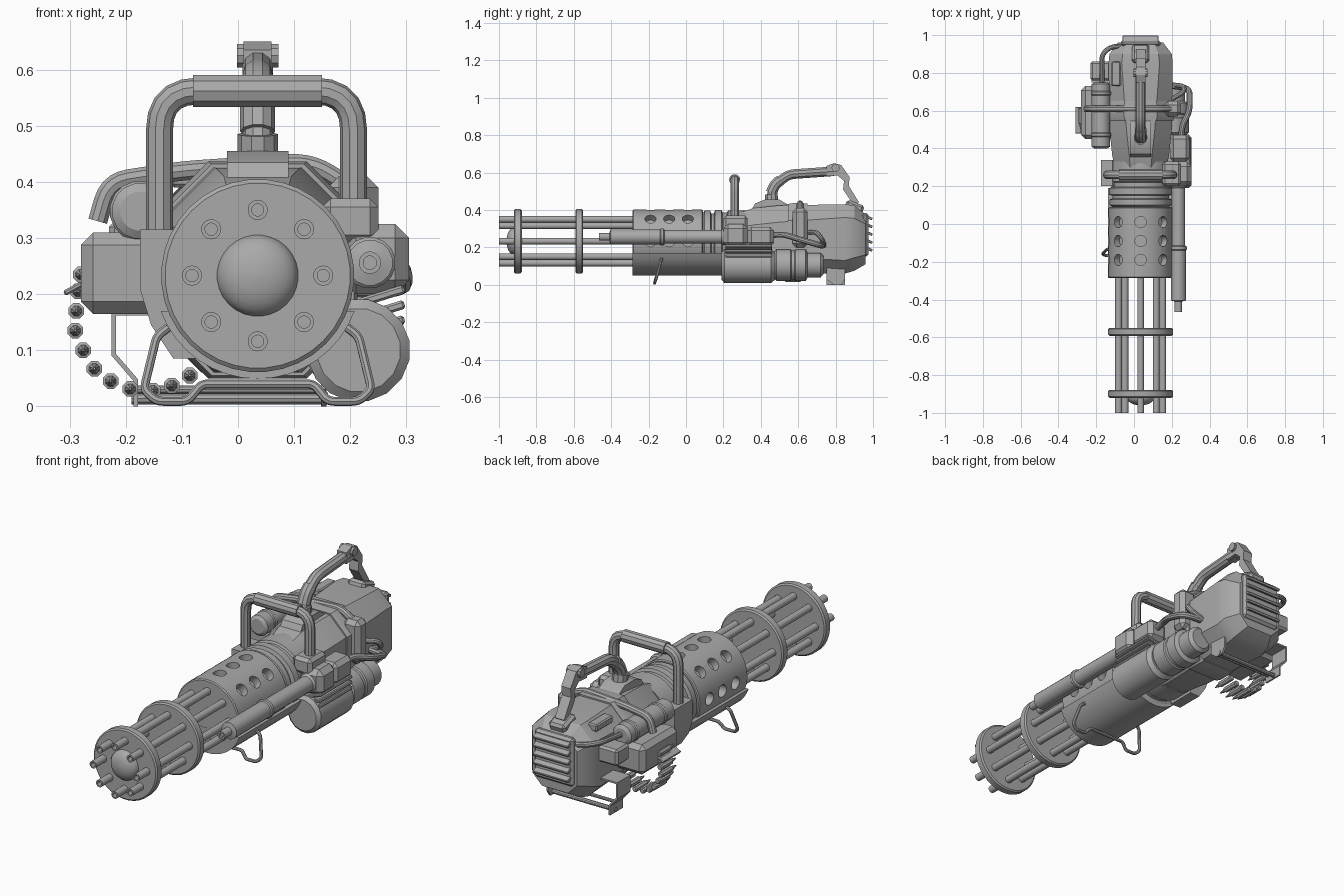
import bpy, bmesh, math
from mathutils import Vector, Matrix

if "Cube" in bpy.data.objects:
    bpy.data.objects.remove(bpy.data.objects["Cube"])

CX, CZ = 0.035, 0.233          # main axis
mat = bpy.data.materials.new("gunmetal grey")
mat.diffuse_color = (0.4, 0.4, 0.4, 1)
mat.use_nodes = True
mat.node_tree.nodes["Principled BSDF"].inputs["Base Color"].default_value = mat.diffuse_color

def finish(name, bm):
    bmesh.ops.recalc_face_normals(bm, faces=bm.faces)
    me = bpy.data.meshes.new(name)
    bm.to_mesh(me); bm.free()
    me.materials.append(mat)
    ob = bpy.data.objects.new(name, me)
    bpy.context.collection.objects.link(ob)
    return ob

def skin(name, rings):
    """Join rings of points into a closed solid."""
    bm = bmesh.new()
    vs = [[bm.verts.new(p) for p in r] for r in rings]
    n = len(vs[0])
    for a, b in zip(vs, vs[1:]):
        for i in range(n):
            bm.faces.new((a[i], a[(i+1) % n], b[(i+1) % n], b[i]))
    bm.faces.new(vs[0]); bm.faces.new(vs[-1])
    return finish(name, bm)

def turned(name, x, z, prof, n=20):
    """Lathe (y, radius) pairs about an axis along y."""
    return skin(name, [[(x + r*math.cos(2*math.pi*(i+.5)/n), y, z + r*math.sin(2*math.pi*(i+.5)/n))
                        for i in range(n)] for y, r in prof])

def box(name, x, y, z, bevel=0.01, rot=None):
    """Bevelled box from (min, max) ranges."""
    bm = bmesh.new()
    bmesh.ops.create_cube(bm, size=1)
    c = Vector([(a[0]+a[1])/2 for a in (x, y, z)])
    s = [a[1]-a[0] for a in (x, y, z)]
    bmesh.ops.scale(bm, vec=s, verts=bm.verts)
    if bevel:
        bmesh.ops.bevel(bm, geom=bm.edges[:], offset=bevel, segments=1, affect='EDGES')
    if rot:
        bmesh.ops.rotate(bm, verts=bm.verts, matrix=Matrix.Rotation(rot[1], 3, rot[0]))
    bmesh.ops.translate(bm, vec=c, verts=bm.verts)
    return finish(name, bm)

def extrude_y(name, pts, y0, y1):
    return skin(name, [[(x, y, z) for x, z in pts] for y in (y0, y1)])

def extrude_x(name, pts, x0, x1):
    return skin(name, [[(x, y, z) for y, z in pts] for x in (x0, x1)])

def tube(name, pts, r, fillet=0.0, res=3):
    """Round tube along a path with filleted corners."""
    P = [Vector(p) for p in pts]
    out = [P[0]]
    for a, b, c in zip(P, P[1:], P[2:]):
        d1, d2 = a-b, c-b
        f = min(fillet, d1.length*.49, d2.length*.49)
        if f <= 0:
            out.append(b); continue
        p, q = b + d1.normalized()*f, b + d2.normalized()*f
        out += [p*(1-t)**2 + b*2*t*(1-t) + q*t*t for t in (0, .2, .4, .6, .8, 1)]
    out.append(P[-1])
    cu = bpy.data.curves.new(name, 'CURVE')
    cu.dimensions = '3D'; cu.bevel_depth = r; cu.bevel_resolution = res; cu.use_fill_caps = True
    sp = cu.splines.new('POLY')
    sp.points.add(len(out)-1)
    for v, p in zip(sp.points, out):
        v.co = (*p, 1)
    tmp = bpy.data.objects.new(name + "_path", cu)
    bpy.context.collection.objects.link(tmp)
    me = bpy.data.meshes.new_from_object(tmp.evaluated_get(bpy.context.evaluated_depsgraph_get()))
    bpy.data.objects.remove(tmp)
    me.materials.clear(); me.materials.append(mat)
    ob = bpy.data.objects.new(name, me)
    bpy.context.collection.objects.link(ob)
    return ob

# Rotating barrels with open bores, clamp rings and front dome
for i in range(8):
    a = i*math.pi/4
    turned(f"barrel_{i+1}", CX + .117*math.cos(a), CZ + .117*math.sin(a),
           [(-.93, .011), (-1, .011), (-1, .018), (-.27, .018)], 14)
for i, y in enumerate((-.92, -.592)):
    turned(f"barrel_ring_{i+1}", CX, CZ, [(y, .165), (y+.006, .172), (y+.036, .172), (y+.042, .165)], 36)
turned("front_dome", CX, CZ, [(-.92 - .04*math.sin(t), .072*math.cos(t) + .0005)
                              for t in [k*math.pi/12 for k in range(7)]], 28)

# Perforated shroud: round holes cut on the upper half
shroud = turned("shroud", CX, CZ, [(-.285, .165), (-.28, .17), (.085, .17), (.09, .165)], 40)
bm = bmesh.new()
for a in range(0, 181, 45):
    d = Vector((math.cos(math.radians(a)), 0, math.sin(math.radians(a))))
    for y in (-.19, -.09, .01):
        m = Matrix.Translation(Vector((CX, y, CZ)) + d*.16) @ d.to_track_quat('Z', 'Y').to_matrix().to_4x4()
        bmesh.ops.create_cone(bm, cap_ends=True, segments=16, radius1=.03, radius2=.03, depth=.06, matrix=m)
cutter = finish("shroud_hole_cutter", bm)
cutter.hide_render = True
mod = shroud.modifiers.new("holes", 'BOOLEAN')
mod.operation = 'DIFFERENCE'; mod.object = cutter; mod.solver = 'EXACT'
bpy.context.view_layer.update()
shroud.data = bpy.data.meshes.new_from_object(shroud.evaluated_get(bpy.context.evaluated_depsgraph_get()))
shroud.modifiers.clear()
bpy.data.objects.remove(cutter)

# Lower half cover and neck collars
arc = [(CX + .184*math.cos(t), CZ + .184*math.sin(t))
       for t in [math.radians(200 + 140*k/16) for k in range(17)]]
extrude_y("lower_cover", arc, -.286, .19)
turned("neck", CX, CZ, [(.09, .15), (.1, .165), (.13, .165), (.135, .15), (.15, .15), (.155, .168),
                        (.19, .168), (.195, .155), (.22, .155), (.225, .165), (.33, .165)], 36)

# Main housing: chamfered sections lofted to the rear
def section(y, w, z0, z1, c):
    return [(CX+sx, y, z) for sx, z in ((w-c, z0), (w, z0+c), (w, z1-c), (w-c, z1),
                                        (c-w, z1), (-w, z1-c), (-w, z0+c), (c-w, z0))]
skin("housing", [section(*s) for s in ((.3, .135, .08, .39, .08), (.36, .15, .07, .41, .09),
     (.5, .165, .06, .425, .09), (.85, .17, .06, .43, .07), (.9, .165, .075, .425, .07),
     (.96, .12, .11, .375, .05))])
skin("housing_band", [section(*s) for s in ((.545, .172, .055, .432, .09), (.57, .178, .05, .436, .09),
                                            (.63, .178, .05, .436, .09), (.65, .172, .055, .434, .09))])
box("rear_grille_panel", (-.07, .14), (.94, .975), (.15, .385), .012)
for i in range(5):
    z = .185 + i*.042
    box(f"grille_slat_{i+1}", (-.06, .13), (.955, .998), (z, z+.014), .003, ('X', -.45))
box("rear_top_hatch", (-.01, .08), (.85, .95), (.39, .44), .012, ('X', -.35))
box("top_vent", (-.12, -.07), (.73, .86), (.39, .425), .006)

# Front carry handle
tube("carry_handle", [(-.14, .26, .28), (-.14, .26, .562), (.206, .26, .562), (.206, .26, .34)], .024, .07)
tube("carry_handle_grip", [(-.08, .26, .562), (-.07, .26, .562), (.14, .26, .562), (.15, .26, .562)], .03)
box("handle_foot_right", (.15, .25), (.2, .33), (.29, .37), .015)
extrude_y("handle_foot_left", [(-.175, .315), (-.115, .315), (-.06, .25), (-.06, .085), (-.115, .085),
                               (-.155, .145), (-.175, .21)], .2, .34)

# Rear grip arm
extrude_x("grip_base", [(.35, .4), (.37, .435), (.42, .455), (.5, .455), (.56, .42), (.56, .4)], -.02, .09)
tube("grip_collar", [(CX, .46, .44), (CX, .455, .485)], .036)
tube("grip_arm", [(CX, .45, .45), (CX, .475, .535), (CX, .55, .59), (CX, .79, .607)], .027, .03)
tube("grip_joint", [(CX, .455, .49), (CX, .475, .535), (CX, .505, .56)], .031, .02)
extrude_x("grip_trigger_arm", [(.75, .58), (.75, .635), (.79, .65), (.83, .64), (.875, .575), (.87, .53),
                               (.925, .44), (.9, .42), (.84, .51), (.845, .555), (.81, .585)], .01, .06)
tube("grip_pivot", [(-.002, .8, .625), (.072, .8, .625)], .022)

# Right side auxiliary tube with receiver and hose
turned("side_tube", .235, .256, [(-.455, .012), (-.465, .012), (-.465, .02), (-.41, .02), (-.405, .041),
       (-.14, .041), (-.135, .046), (-.12, .046), (-.115, .037), (.19, .037), (.2, .045), (.23, .045)], 16)
box("side_receiver_front", (.185, .305), (.2, .33), (.2, .325), .025)
box("side_receiver_rear", (.19, .295), (.33, .47), (.205, .31), .02)
tube("side_hose", [(.25, .46, .265), (.255, .52, .27), (.295, .6, .245), (.295, .72, .21), (.2, .73, .21)], .016, .04)
tube("side_hose_upper", [(.2, .66, .28), (.265, .7, .28), (.265, .73, .24), (.18, .74, .2)], .013, .03)
box("clamp_block_right", (.16, .25), (.57, .65), (.2, .41), .02)

# Lower right drum, ribbed lid and motor
turned("lower_drum", .215, .1, [(.19, .075), (.205, .092), (.455, .092), (.475, .075)], 16)
for i in range(3):
    box(f"drum_rib_{i+1}", (.15, .3), (.21, .46), (.125+i*.027, .141+i*.027), .004, ('Y', -.3))
turned("drum_motor", .205, .105, [(.47, .07), (.485, .086), (.56, .086), (.565, .08), (.58, .08),
       (.585, .086), (.64, .086), (.65, .066), (.72, .066), (.735, .05)], 20)

# Left side canister, feed box and cross pipe
turned("left_canister", -.175, .348, [(.4, .035), (.41, .05), (.46, .05), (.465, .054), (.48, .054), (.485, .05),
       (.68, .05), (.685, .054), (.7, .054), (.705, .05), (.74, .05), (.75, .035)], 16)
tube("cross_pipe", [(-.25, .61, .33), (-.23, .61, .4), (-.1, .61, .42), (.13, .61, .435), (.2, .61, .39)], .018, .04)
box("feed_box", (-.28, -.1), (.45, .73), (.165, .31), .022)
box("feed_flap", (-.312, -.275), (.48, .62), (.205, .215), .003, ('Y', -.5))
box("rear_left_box", (-.23, -.12), (.76, .86), (.25, .33), .01)
tube("rear_left_hose", [(-.17, .74, .35), (-.17, .9, .37), (-.12, .94, .36), (-.03, .94, .34)], .013, .04)

# Hanging cartridge belt
belt = [(-.28, .235), (-.285, .205), (-.288, .17), (-.276, .1), (-.29, .135), (-.256, .067), (-.227, .045),
        (-.192, .031), (-.152, .028), (-.118, .037), (-.086, .055)]
for i, (x, z) in enumerate(belt):
    turned(f"cartridge_{i+1}", x, z, [(.49, .002), (.515, .008), (.53, .01), (.532, .015), (.61, .015), (.615, .011)], 8)

# Front wire stand
right = [(.195, -.13, .14), (.215, -.135, .125), (.238, -.16, .03), (.215, -.168, .009), (.16, -.168, .009), (.135, -.16, .04)]
left = [(2*CX - x, y, z) for x, y, z in reversed(right)]
tube("wire_stand", right + left, .008, .012, 2)

# Rear foot bar with side brackets
tube("rear_foot_bar", [(-.19, .81, .014), (.16, .81, .014)], .011)
tube("rear_foot_bar_upper", [(-.18, .77, .03), (.155, .77, .03)], .008)
extrude_x("foot_bracket_right", [(.75, .14), (.85, .14), (.85, .03), (.83, 0), (.79, 0), (.75, .03)], .148, .158)
outer = [(-.1, .17), (-.225, .17), (-.225, .09), (-.186, .045), (-.186, 0)]
inner = [(-.178, 0), (-.178, .048), (-.217, .093), (-.217, .162), (-.1, .162)]
extrude_y("foot_bracket_left", outer + inner, .75, .85)

# Smooth rounded surfaces, keep edges sharp
for ob in bpy.context.scene.objects:
    ob.select_set(ob.type == 'MESH')
bpy.context.view_layer.objects.active = bpy.data.objects["housing"]
bpy.ops.object.shade_smooth_by_angle(angle=math.radians(32))
